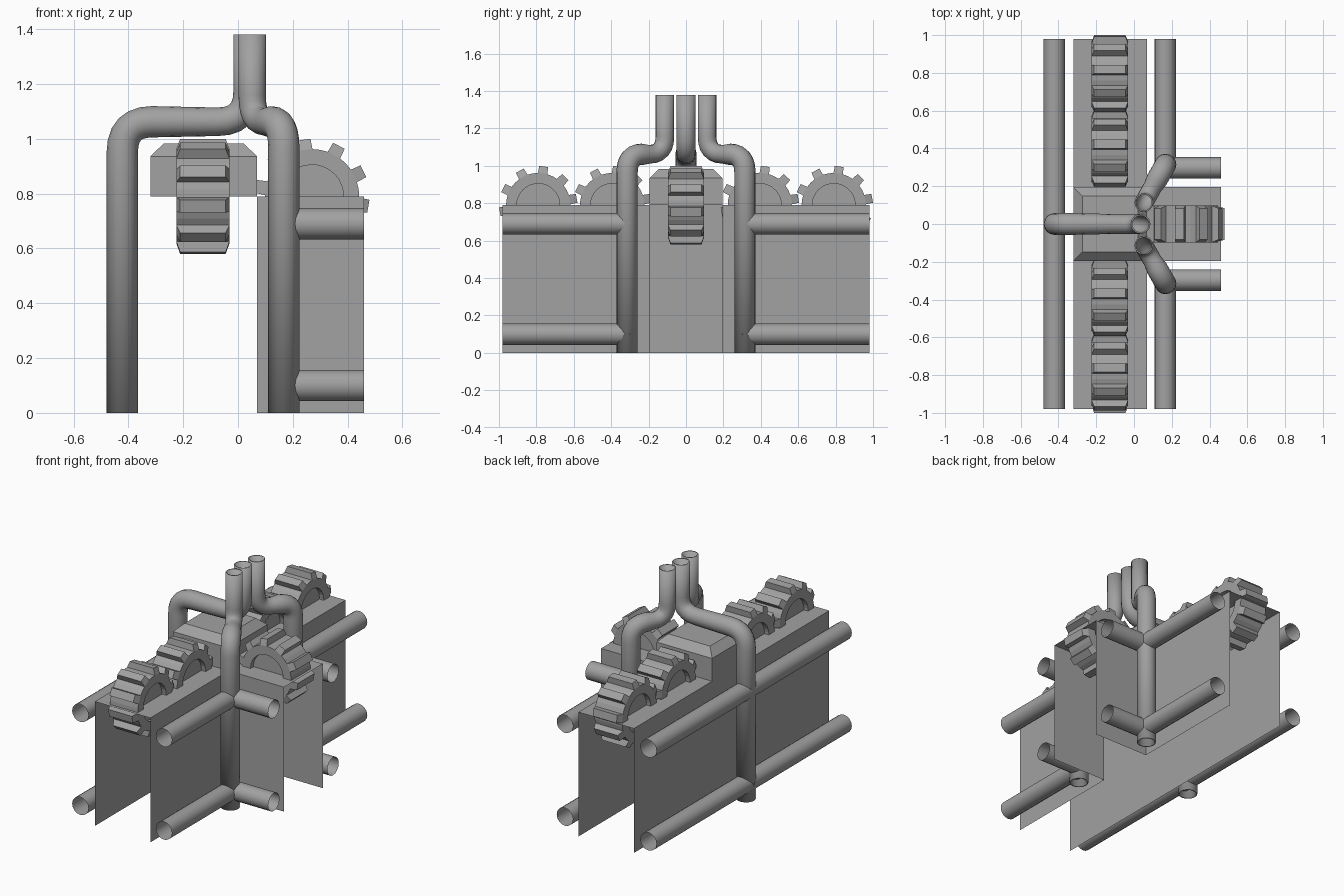
import bpy, bmesh
from math import radians, cos, sin, pi
from mathutils import Vector

if "Cube" in bpy.data.objects:
    bpy.data.objects.remove(bpy.data.objects["Cube"])

grey = bpy.data.materials.new("machine grey")
grey.diffuse_color = (0.36, 0.36, 0.36, 1)
grey.use_nodes = True
grey.node_tree.nodes["Principled BSDF"].inputs["Base Color"].default_value = grey.diffuse_color


def mesh_object(name, bm):
    bmesh.ops.remove_doubles(bm, verts=bm.verts, dist=1e-4)
    bmesh.ops.recalc_face_normals(bm, faces=bm.faces)
    me = bpy.data.meshes.new(name)
    bm.to_mesh(me)
    bm.free()
    ob = bpy.data.objects.new(name, me)
    bpy.context.collection.objects.link(ob)
    me.materials.append(grey)
    return ob


def face(bm, *pts):
    bm.faces.new([bm.verts.new(p) for p in pts])


def pipe(name, path, bend=0.0, r_start=0.057, r_end=0.057, wall=0.0):
    """Open tube along a path whose corners are rounded."""
    path = [Vector(p) for p in path]
    pts = [path[0]]
    for a, b, c in zip(path, path[1:], path[2:]):
        p, q = b + (a - b).normalized() * bend, b + (c - b).normalized() * bend
        for i in range(7):
            t = i / 6
            pts.append(p * (1 - t) ** 2 + b * 2 * t * (1 - t) + q * t * t)
    pts.append(path[-1])
    cu = bpy.data.curves.new(name, 'CURVE')
    cu.dimensions = '3D'
    cu.bevel_depth = 1.0
    cu.bevel_resolution = 6
    cu.use_fill_caps = False
    sp = cu.splines.new('POLY')
    sp.points.add(len(pts) - 1)
    for i, p in enumerate(pts):
        sp.points[i].co = (*p, 1)
        sp.points[i].radius = r_start if i < len(pts) / 2 else r_end
    ob = bpy.data.objects.new(name, cu)
    bpy.context.collection.objects.link(ob)
    cu.materials.append(grey)
    bpy.ops.object.select_all(action='DESELECT')
    ob.select_set(True)
    bpy.context.view_layer.objects.active = ob
    bpy.ops.object.convert(target='MESH')
    ob = bpy.context.object
    if wall:
        m = ob.modifiers.new("wall", 'SOLIDIFY')
        m.thickness = wall
        m.offset = -1
    bpy.ops.object.shade_smooth_by_angle(angle=radians(40))


def gear(name, loc, turn):
    """Ten-tooth gear with chamfered tooth ends and recessed hubs."""
    profile = []
    for k in range(10):
        for off, r, w in ((-8.5, .172, .097), (-6.5, .21, .083), (6.5, .21, .083),
                          (8.5, .172, .097), (18, .172, .097)):
            profile.append((radians(82 + 36 * k + off), r, w))
    n = len(profile)
    bm = bmesh.new()
    outer = []
    for s in (-1, 1):
        rings = []
        for r, w in ((.115, .067), (.115, .097), (.172, .097), (None, None)):
            rings.append([bm.verts.new((s * (w or pw), (r or pr) * cos(a), (r or pr) * sin(a)))
                          for a, pr, pw in profile])
        bm.faces.new(rings[0])
        for i in range(n):
            j = (i + 1) % n
            for lo, hi in zip(rings, rings[1:]):
                # valleys have no separate tooth face
                if hi is rings[3] and profile[i][1] == profile[j][1] == .172:
                    continue
                bm.faces.new((lo[i], lo[j], hi[j], hi[i]))
        outer.append(rings[3])
    for i in range(n):
        j = (i + 1) % n
        bm.faces.new((outer[0][i], outer[0][j], outer[1][j], outer[1][i]))
    ob = mesh_object(name, bm)
    ob.location = loc
    ob.rotation_euler.z = turn


# T-shaped housing: thin walls and roofs, open ends and underside
L, R, E, W, H, Y = -0.32, 0.07, 0.46, 0.195, 0.79, 0.98
bm = bmesh.new()
spans = [(-Y, -W), (-W, W), (W, Y)]
for a, b in spans:
    face(bm, (L, a, 0), (L, b, 0), (L, b, H), (L, a, H))
for a, b in (spans[0], spans[2]):
    face(bm, (R, a, 0), (R, b, 0), (R, b, H), (R, a, H))
    face(bm, (L, a, H), (R, a, H), (R, b, H), (L, b, H))
for y in (-W, W):
    face(bm, (R, y, 0), (E, y, 0), (E, y, H), (R, y, H))
face(bm, (R, -W, H), (E, -W, H), (E, W, H), (R, W, H))
mesh_object("housing", bm)

# raised centre cover with chamfered top
bm = bmesh.new()
c = 0.048
loops = []
for z, d in ((H, 0), (0.935, 0), (0.982, c)):
    loops.append([bm.verts.new(p) for p in ((L + d, -W + d, z), (R - d, -W + d, z),
                                            (R - d, W - d, z), (L + d, W - d, z))])
for lo, hi in zip(loops, loops[1:]):
    for i in range(4):
        j = (i + 1) % 4
        bm.faces.new((lo[i], lo[j], hi[j], hi[i]))
bm.faces.new(loops[-1])
mesh_object("centre_cover", bm)

# gears along the housing and on the branch
for i, y in enumerate((-0.79, -0.395, 0.395, 0.79)):
    gear(f"gear_{i + 1}", (-0.128, y, H), 0)
gear("branch_gear", (0.27, 0, H), pi / 2)

# upright pipes that bend inward and rise as outlets
pipe("left_upright", [(-0.422, 0, 0), (-0.422, 0, 1.062), (0.035, 0, 1.062), (0.035, 0, 1.38)],
     bend=0.11, r_end=0.052, wall=0.008)
for side, s in (("front", -1), ("back", 1)):
    pipe(side + "_upright", [(0.167, s * 0.315, 0), (0.167, s * 0.315, 1.062),
                             (0.052, s * 0.113, 1.062), (0.052, s * 0.113, 1.38)],
         bend=0.095, r_end=0.05, wall=0.008)

# horizontal pipes on two levels
for level, z in (("lower", 0.1), ("upper", 0.69)):
    pipe(level + "_left_rail", [(-0.422, -Y, z), (-0.422, Y, z)])
    for side, s in (("front", -1), ("back", 1)):
        pipe(f"{level}_{side}_rail", [(0.165, s * 0.3, z), (0.165, s * Y, z)])
        pipe(f"{level}_{side}_arm", [(0.165, s * 0.297, z), (E, s * 0.297, z)])
